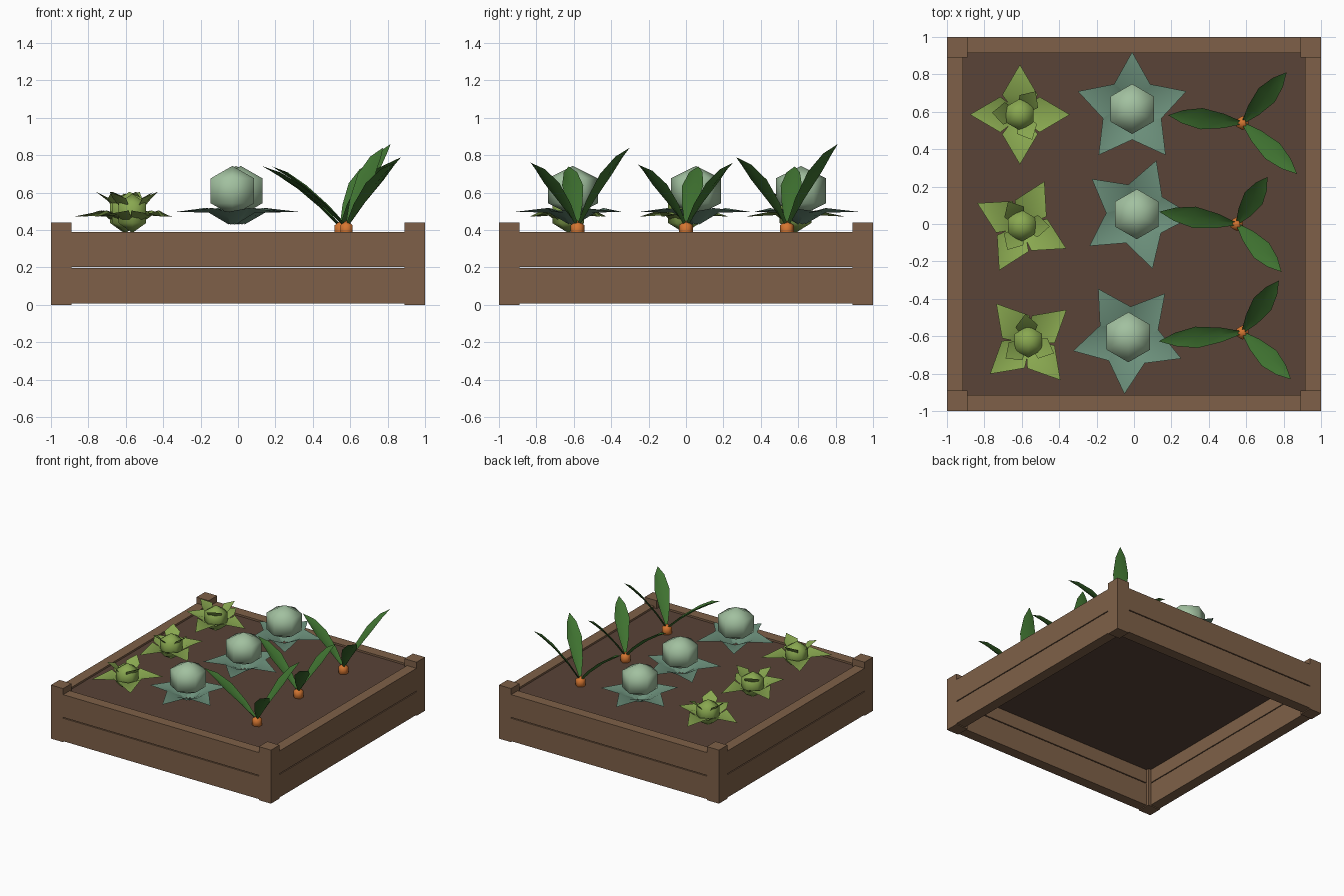
import bpy, bmesh
from math import sin, cos, radians, pi

if "Cube" in bpy.data.objects:
    bpy.data.objects.remove(bpy.data.objects["Cube"])


def material(name, rgb):
    m = bpy.data.materials.new(name)
    m.diffuse_color = (*rgb, 1)
    m.use_nodes = True
    m.node_tree.nodes["Principled BSDF"].inputs["Base Color"].default_value = m.diffuse_color
    return m


WOOD = material("wood", (0.21, 0.118, 0.065))
SOIL = material("soil", (0.10, 0.056, 0.038))
LETTUCE = material("lettuce_green", (0.25, 0.39, 0.08))
HEAD = material("cabbage_pale_green", (0.36, 0.53, 0.35))
CABBAGE = material("cabbage_leaf_green", (0.15, 0.28, 0.20))
CARROT_TOP = material("carrot_leaf_green", (0.05, 0.17, 0.03))
ORANGE = material("carrot_orange", (0.66, 0.18, 0.03))


def finish(name, bm, mat, smooth=False):
    for f in bm.faces:
        f.smooth = smooth
    me = bpy.data.meshes.new(name)
    bm.to_mesh(me)
    bm.free()
    ob = bpy.data.objects.new(name, me)
    me.materials.append(mat)
    bpy.context.collection.objects.link(ob)
    return ob


def box(name, lo, hi, mat):
    bm = bmesh.new()
    bmesh.ops.create_cube(bm, size=1)
    for v in bm.verts:
        v.co = [(a + b) / 2 + c * (b - a) for a, b, c in zip(lo, hi, v.co)]
    return finish(name, bm, mat)


def add_leaf(bm, centre, angle, stations, fold):
    """Pointed leaf; stations are (distance, height, half width), edges raised by fold."""
    ca, sa = cos(angle), sin(angle)

    def point(r, side, z):
        return bm.verts.new((centre[0] + r * ca - side * sa,
                             centre[1] + r * sa + side * ca, z))
    rows = []
    for r, z, w in stations:
        if w == 0:
            rows.append([point(r, 0, z)] * 3)
        else:
            rows.append([point(r, -w, z + fold), point(r, 0, z), point(r, w, z + fold)])
    for a, b in zip(rows, rows[1:]):
        for i in (0, 1):
            quad = [a[i], b[i], b[i + 1], a[i + 1]]
            bm.faces.new(list(dict.fromkeys(quad))[::-1][::-1])


def rosette(name, centre, start, count, stations, fold, mat):
    bm = bmesh.new()
    for i in range(count):
        add_leaf(bm, centre, radians(start) + 2 * pi * i / count, stations, fold)
    return finish(name, bm, mat, True)


def ball(name, centre, z, radius, half_height, mat):
    """Six-sided head with corners on the y axis."""
    bm = bmesh.new()
    bmesh.ops.create_uvsphere(bm, u_segments=6, v_segments=3, radius=1)
    wide = max((v.co.x ** 2 + v.co.y ** 2) ** 0.5 for v in bm.verts)
    on_y = any(abs(v.co.x) < 1e-4 and abs(v.co.y) > 0.1 for v in bm.verts)
    for v in bm.verts:
        x, y = v.co.x, v.co.y
        if not on_y:
            x, y = -y, x
        v.co = (centre[0] + x * radius / wide, centre[1] + y * radius / wide,
                z + v.co.z * half_height)
    return finish(name, bm, mat, True)


# Corner posts
for sx in (-1, 1):
    for sy in (-1, 1):
        xs, ys = sorted((sx * 0.89, sx)), sorted((sy * 0.89, sy))
        box("corner_post", (xs[0], ys[0], 0), (xs[1], ys[1], 0.44), WOOD)

# Two stacked planks on each side, flush with the posts
for s in (-1, 1):
    lo, hi = sorted((s * 0.913, s * 0.999))
    for z0, z1 in ((0.008, 0.196), (0.203, 0.39)):
        box("end_plank", (-0.89, lo, z0), (0.89, hi, z1), WOOD)
        box("side_plank", (lo, -0.89, z0), (hi, 0.89, z1), WOOD)

# Soil
box("soil", (-0.915, -0.915, 0.315), (0.915, 0.915, 0.375), SOIL)

# Lettuces: low outer leaves, upright inner leaves, small heart
outer = [(0.02, 0.41, 0.03), (0.105, 0.48, 0.095), (0.267, 0.472, 0)]
inner = [(0.03, 0.48, 0.03), (0.085, 0.555, 0.06), (0.15, 0.605, 0)]
for c, turn in (((-0.61, 0.585), 0), ((-0.60, -0.01), 63), ((-0.565, -0.63), 40)):
    rosette("lettuce_outer_leaves", c, turn, 4, outer, 0.025, LETTUCE)
    rosette("lettuce_inner_leaves", c, turn + 56, 3, inner, 0.015, LETTUCE)
    ball("lettuce_heart", c, 0.49, 0.085, 0.105, LETTUCE)

# Cabbages: five-leaf star with a round head
star = [(0.02, 0.43, 0.05), (0.13, 0.493, 0.098), (0.305, 0.498, 0)]
for c, turn in (((-0.01, 0.615), 90), ((0.015, 0.053), 70), ((-0.03, -0.605), 122)):
    rosette("cabbage_leaves", c, turn, 5, star, 0.025, CABBAGE)
    ball("cabbage_head", c, 0.61, 0.134, 0.133, HEAD)

# Carrots: orange crown and three arching leaves (angle, reach, tip height)
carrots = (
    ((0.58, 0.54), ((49, 0.36, 0.86), (-43, 0.40, 0.79), (174, 0.40, 0.74))),
    ((0.55, 0.00), ((57, 0.30, 0.76), (-47, 0.35, 0.75), (171, 0.42, 0.74))),
    ((0.58, -0.58), ((55, 0.34, 0.84), (-44, 0.36, 0.76), (186, 0.45, 0.74))),
)
blade = ((0.03, 0, 0.010), (0.25, 0.29, 0.038), (0.55, 0.62, 0.057),
         (0.8, 0.84, 0.036), (1, 1, 0))
for c, leaves in carrots:
    bm = bmesh.new()
    for angle, reach, tip in leaves:
        add_leaf(bm, c, radians(angle),
                 [(t * reach, 0.42 + h * (tip - 0.42), w) for t, h, w in blade], 0.02)
    finish("carrot_leaves", bm, CARROT_TOP, True)
    ball("carrot_crown", c, 0.40, 0.038, 0.052, ORANGE)
